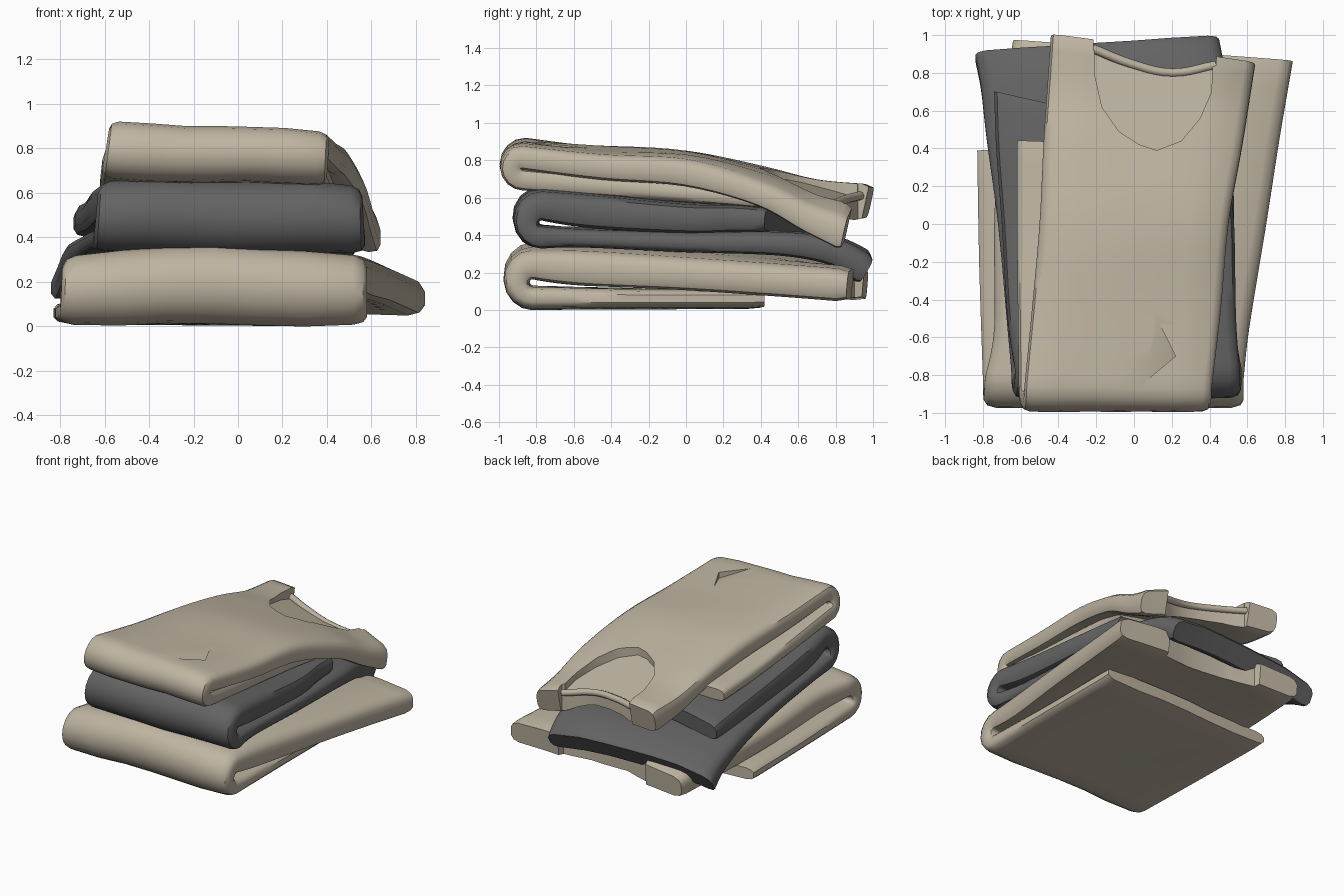
import bpy, bmesh, math
from mathutils import Vector

if "Cube" in bpy.data.objects:
    bpy.data.objects.remove(bpy.data.objects["Cube"])


def material(name, colour):
    mat = bpy.data.materials.new(name)
    mat.use_nodes = True
    mat.diffuse_color = (*colour, 1)
    bsdf = mat.node_tree.nodes["Principled BSDF"]
    bsdf.inputs["Base Color"].default_value = (*colour, 1)
    bsdf.inputs["Roughness"].default_value = 0.9
    return mat


beige = material("beige cloth", (0.52, 0.46, 0.36))
grey = material("charcoal cloth", (0.125, 0.125, 0.128))


def make_object(name, bm, mat=None):
    bmesh.ops.recalc_face_normals(bm, faces=bm.faces)
    mesh = bpy.data.meshes.new(name)
    bm.to_mesh(mesh)
    bm.free()
    obj = bpy.data.objects.new(name, mesh)
    bpy.context.collection.objects.link(obj)
    if mat:
        mesh.materials.append(mat)
    return obj


def activate(obj):
    bpy.ops.object.select_all(action='DESELECT')
    obj.select_set(True)
    bpy.context.view_layer.objects.active = obj


def blend(a, b, t):
    return [p + (q - p) * t for p, q in zip(a, b)]


def densify(stations, steps=5):
    """Smooth curve through the stations."""
    last = len(stations) - 1
    out = []
    for i in range(last):
        a, b = stations[i], stations[i + 1]
        before, after = stations[max(i - 1, 0)], stations[min(i + 2, last)]
        for k in range(steps):
            t = k / steps
            out.append([q + t / 2 * (r - p + t * (2 * p - 5 * q + 4 * r - s
                                                  + t * (3 * (q - r) + s - p)))
                        for p, q, r, s in zip(before, a, b, after)])
    return out + [list(stations[-1])]


def fold(a, b, steps=8):
    """Half-round turn that joins the lower layer to the upper one."""
    out = []
    for i in range(1, steps):
        angle = math.pi * i / steps
        st = blend(a, b, (1 - math.cos(angle)) / 2)
        for y, z in ((1, 2), (4, 5)):
            st[y] -= math.sin(angle) * abs(b[z] - a[z]) / 2
        out.append(st)
    return out


# Half cross-section of a padded layer: side position, relative thickness
half = [(-1, 0.4), (-0.975, 0.78), (-0.91, 0.97), (-0.6, 1.02), (-0.3, 0.97)]
over = half + [(0, 1)] + [(-s, h) for s, h in reversed(half)]
section = over + [(s, -h) for s, h in reversed(over)]


def folded_shirt(name, lower, upper, mat, phase):
    """Each station: right edge xyz, left edge xyz, thickness, arch."""
    path = densify(lower) + fold(lower[-1], upper[0]) + densify(upper)
    mids = [Vector((0, (p[1] + p[4]) / 2, (p[2] + p[5]) / 2)) for p in path]
    bm = bmesh.new()
    rings = []
    for i, st in enumerate(path):
        run = (mids[min(i + 1, len(mids) - 1)] - mids[max(i - 1, 0)]).normalized()
        normal = Vector((0, -run.z, run.y))
        a, b, thick, arch = Vector(st[:3]), Vector(st[3:6]), st[6], st[7]
        end = 0.85 if i in (0, len(path) - 1) else 1
        ring = []
        for s, h in section:
            p = a.lerp(b, (s + 1) / 2)
            ripple = 0.008 * math.sin(6 * p.x + 4 * p.y + phase)
            p.z += (arch + ripple) * (1 - s * s)
            ring.append(bm.verts.new(p + normal * h * thick / 2 * end))
        rings.append(ring)
    n = len(section)
    for r, q in zip(rings, rings[1:]):
        for k in range(n):
            bm.faces.new((r[k], r[(k + 1) % n], q[(k + 1) % n], q[k]))
    for ring in (rings[0], rings[-1]):
        for k in range(n // 2 - 1):
            bm.faces.new((ring[k], ring[k + 1], ring[n - 2 - k], ring[n - 1 - k]))
    return make_object(name, bm, mat)


def cut(obj, outline, floor):
    """Cut an upright prism whose floor is a sloping plane."""
    bm = bmesh.new()
    low = [bm.verts.new((x, y, floor(x, y))) for x, y in outline]
    high = [bm.verts.new((x, y, 1.5)) for x, y in outline]
    bm.faces.new(low)
    bm.faces.new(high)
    for k in range(len(low)):
        j = (k + 1) % len(low)
        bm.faces.new((low[k], low[j], high[j], high[k]))
    cutter = make_object("cloth_cutter", bm)
    cutter.hide_render = True
    activate(obj)
    mod = obj.modifiers.new("cut", 'BOOLEAN')
    mod.operation = 'DIFFERENCE'
    mod.solver = 'EXACT'
    mod.object = cutter
    bpy.ops.object.modifier_apply(modifier=mod.name)
    bpy.data.objects.remove(cutter)


def cord(name, points, radius, mat):
    curve = bpy.data.curves.new(name, 'CURVE')
    curve.dimensions = '3D'
    curve.bevel_depth = radius
    curve.bevel_resolution = 2
    curve.resolution_u = 5
    curve.use_fill_caps = True
    spline = curve.splines.new('BEZIER')
    spline.bezier_points.add(len(points) - 1)
    for bp, p in zip(spline.bezier_points, points):
        bp.co = p
        bp.handle_left_type = bp.handle_right_type = 'AUTO'
    curve.materials.append(mat)
    obj = bpy.data.objects.new(name, curve)
    bpy.context.collection.objects.link(obj)


# Bottom shirt: hem underneath, straps at the back of the upper layer
bottom = folded_shirt(
    "bottom_shirt",
    [(-.83, .39, .06, .58, .42, .06, .1, 0),
     (-.82, -.2, .06, .58, -.2, .06, .1, 0),
     (-.8, -.82, .065, .58, -.82, .065, .12, 0)],
    [(-.79, -.82, .235, .58, -.82, .235, .16, .04),
     (-.74, -.55, .215, .61, -.55, .215, .19, .04),
     (-.74, 0, .19, .7, 0, .185, .18, .05),
     (-.71, .5, .17, .77, .45, .155, .18, .04),
     (-.64, .97, .13, .84, .86, .125, .18, .02)], beige, 0)
cut(bottom, [(-.38, 1.2), (-.32, .9), (-.1, .84), (.2, .82), (.42, .84),
             (.5, 1.2)], lambda x, y: -1)

# Middle shirt: straps underneath drooping at the back, hem on top
middle = folded_shirt(
    "middle_shirt",
    [(-.84, .88, .17, .45, .965, .2, .17, .06),
     (-.81, .72, .24, .48, .8, .3, .15, .05),
     (-.78, .45, .31, .52, .5, .35, .13, .03),
     (-.72, 0, .355, .53, 0, .36, .11, .02),
     (-.67, -.55, .385, .54, -.55, .38, .1, .01),
     (-.65, -.77, .395, .57, -.77, .385, .12, 0)],
    [(-.63, -.77, .57, .56, -.77, .55, .16, .02),
     (-.67, -.5, .53, .54, -.5, .52, .18, .02),
     (-.7, 0, .495, .53, 0, .485, .16, .02),
     (-.73, .4, .48, .5, .25, .485, .15, .02),
     (-.74, .7, .46, .49, .42, .48, .13, 0)], grey, 2)

# Top shirt: hem underneath, neckline and straps on top
top = folded_shirt(
    "top_shirt",
    [(-.62, .44, .61, .46, .4, .59, .1, 0),
     (-.62, 0, .635, .43, 0, .625, .1, 0),
     (-.61, -.87, .725, .4, -.87, .695, .12, 0)],
    [(-.58, -.86, .86, .41, -.88, .81, .13, 0),
     (-.54, -.45, .8, .46, -.45, .76, .14, .02),
     (-.5, 0, .75, .5, 0, .725, .15, .04),
     (-.48, .4, .69, .57, .4, .61, .14, .045),
     (-.46, .7, .61, .61, .65, .48, .16, .06),
     (-.44, .99, .575, .64, .84, .4, .2, .05)], beige, 4)
cut(top, [(-.21, 1.2), (-.21, .8), (-.17, .62), (-.08, .49), (.03, .42),
          (.12, .39), (.25, .44), (.35, .56), (.41, .7), (.43, 1.2)],
    lambda x, y: .84 - .3 * y - .16 * x)
cut(top, [(-.215, 1.2), (-.215, .92), (-.1, .87), (.05, .82), (.2, .79),
          (.32, .8), (.435, .84), (.44, 1.2)], lambda x, y: -1)
cord("back_neck_band", [(-.22, .93, .61), (-.02, .85, .59), (.2, .8, .56),
                        (.43, .84, .51)], .024, beige)

# Pinched crease near the front fold
cut(top, [(.12, -.5), (.22, -.7), (.04, -.85)],
    lambda x, y: .87 - .39 * (x - .12))

for shirt in (bottom, middle, top):
    activate(shirt)
    bpy.ops.object.shade_smooth_by_angle(angle=math.radians(40))
